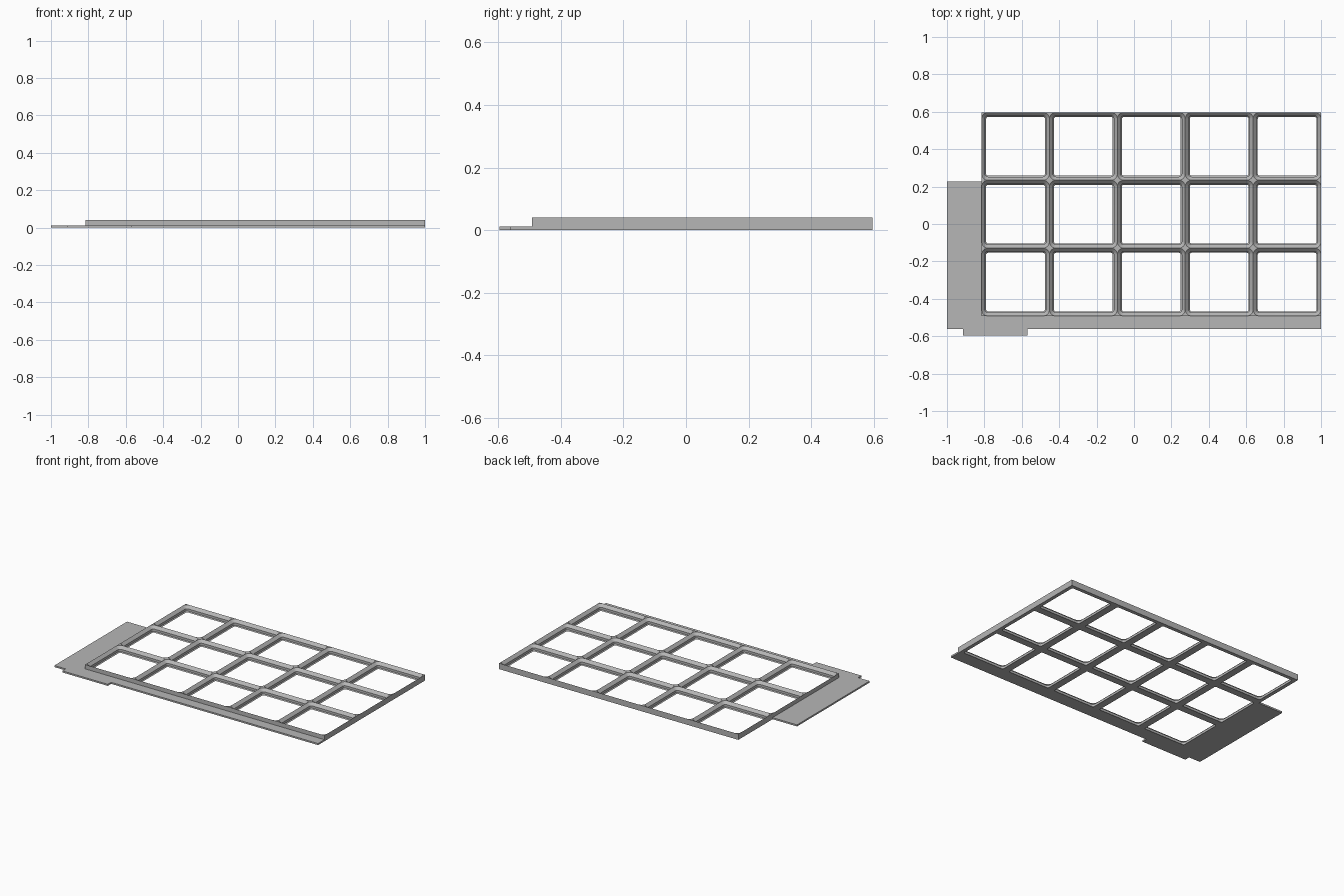
import bpy, bmesh, math
from mathutils import Vector

if "Cube" in bpy.data.objects:
    bpy.data.objects.remove(bpy.data.objects["Cube"])

COLS, ROWS = 5, 3
CELL = 0.363
UNIT = CELL / 42
RIGHT, BACK = 1.0, 0.597
LEFT, FRONT = RIGHT - COLS * CELL, BACK - ROWS * CELL
HEIGHT = 4.65 * UNIT
SHEET = 0.011
ARC = 8

grey = bpy.data.materials.new("matte grey")
grey.use_nodes = True
grey.diffuse_color = (0.47, 0.47, 0.47, 1)
grey.node_tree.nodes["Principled BSDF"].inputs["Base Color"].default_value = grey.diffuse_color


def finish(bm, name):
    bmesh.ops.remove_doubles(bm, verts=bm.verts, dist=1e-5)
    bmesh.ops.recalc_face_normals(bm, faces=bm.faces)
    mesh = bpy.data.meshes.new(name)
    bm.to_mesh(mesh)
    bm.free()
    mesh.materials.append(grey)
    obj = bpy.data.objects.new(name, mesh)
    bpy.context.collection.objects.link(obj)
    return obj


def rounded_ring(bm, centre, half, radius, z):
    """Four corner arcs, counter-clockwise from the back left-hand corner."""
    ring = []
    for corner in range(4):
        mid = math.radians(45 + 90 * corner)
        cx = math.copysign(half - radius, math.cos(mid))
        cy = math.copysign(half - radius, math.sin(mid))
        for i in range(ARC + 1):
            a = math.radians(90 * (corner + i / ARC))
            ring.append(bm.verts.new(centre + Vector((cx + radius * math.cos(a),
                                                      cy + radius * math.sin(a), z))))
    return ring


def add_cell(bm, col, row):
    centre = Vector((LEFT + (col + 0.5) * CELL, FRONT + (row + 0.5) * CELL, 0))
    # Pocket: lower chamfer, upright wall, upper chamfer (half width, radius, z)
    profile = ((18.15, 1.15, 0), (18.85, 1.85, 0.7), (18.85, 1.85, 2.5), (21, 4, 4.65))
    rings = [rounded_ring(bm, centre, *(v * UNIT for v in level)) for level in profile]
    n = len(rings[0])
    for low, high in zip(rings, rings[1:]):
        for i in range(n):
            j = (i + 1) % n
            bm.faces.new((low[i], low[j], high[j], high[i]))

    # Square corners under and over the pocket
    h = CELL / 2
    signs = ((1, 1), (-1, 1), (-1, -1), (1, -1))
    base, top = [[bm.verts.new(centre + Vector((sx * h, sy * h, z))) for sx, sy in signs]
                 for z in (0, HEIGHT)]
    for c in range(4):
        start = c * (ARC + 1)
        for i in range(start, start + ARC):
            bm.faces.new((base[c], rings[0][i], rings[0][i + 1]))
            bm.faces.new((top[c], rings[-1][i], rings[-1][i + 1]))
        d, end = (c + 1) % 4, start + ARC
        nxt = (end + 1) % n
        bm.faces.new((base[c], rings[0][end], rings[0][nxt], base[d]))
        # Outer wall where this side is on the border
        border = (row == ROWS - 1, col == 0, row == 0, col == COLS - 1)[c]
        if border:
            bm.faces.new((base[c], top[c], rings[-1][end], rings[-1][nxt], top[d], base[d]))


# Grid of open pockets
bm = bmesh.new()
for col in range(COLS):
    for row in range(ROWS):
        add_cell(bm, col, row)
grid = finish(bm, "pocket_grid")
bpy.context.view_layer.objects.active = grid
grid.select_set(True)
bpy.ops.object.shade_smooth_by_angle(angle=math.radians(30))

# Thin margin sheet along the front and right-hand side, with a front tab
outline = [(-1, 0.226), (-1, -0.561), (-0.913, -0.561), (-0.913, -BACK), (-0.57, -BACK),
           (-0.57, -0.561), (RIGHT, -0.561), (RIGHT, FRONT), (LEFT, FRONT), (LEFT, 0.226)]
bm = bmesh.new()
face = bm.faces.new([bm.verts.new((x, y, 0)) for x, y in outline])
extruded = bmesh.ops.extrude_face_region(bm, geom=[face], use_keep_orig=True)
bmesh.ops.translate(bm, vec=(0, 0, SHEET),
                    verts=[g for g in extruded["geom"] if isinstance(g, bmesh.types.BMVert)])
finish(bm, "margin_sheet")
